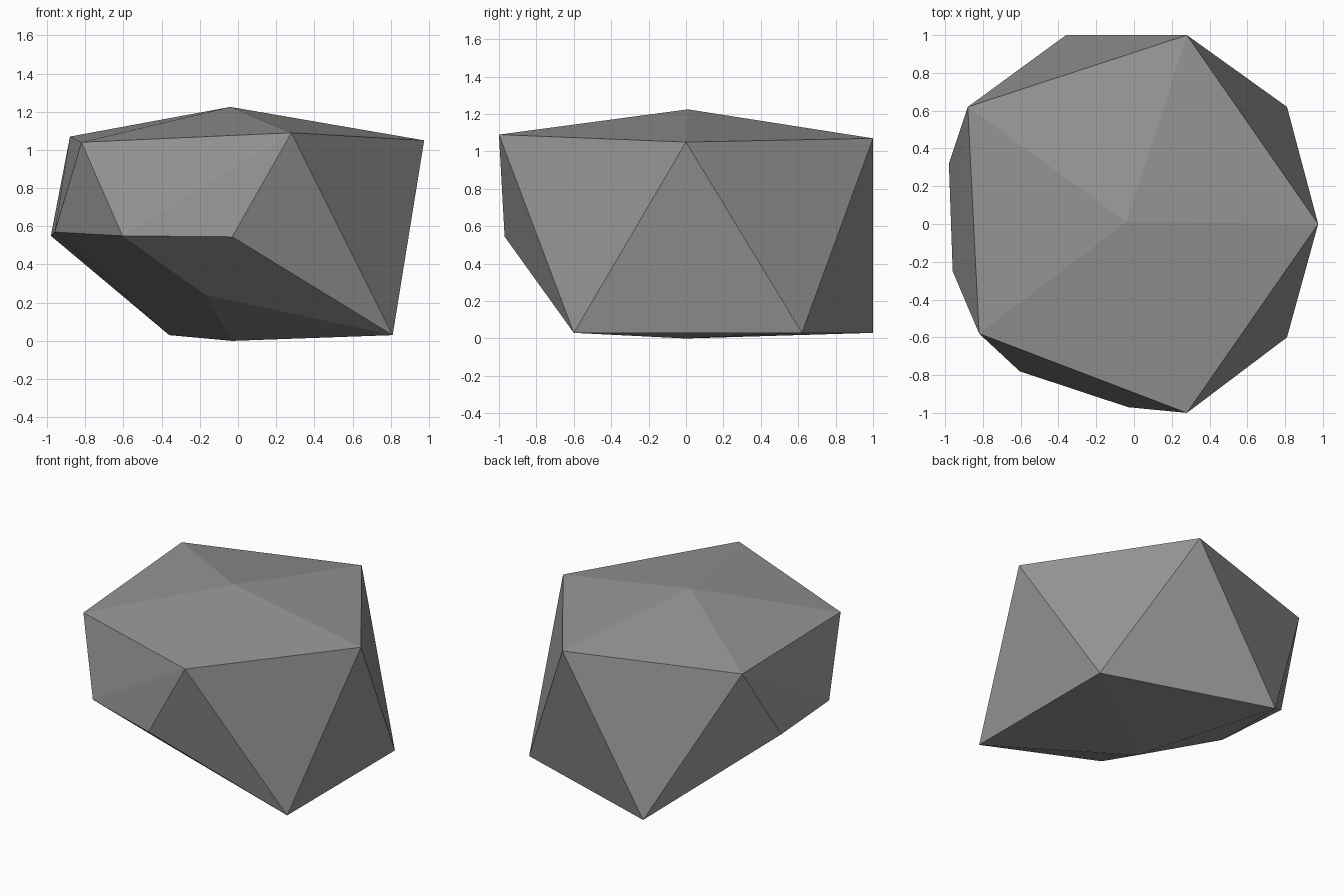
import bpy, bmesh

if "Cube" in bpy.data.objects:
    bpy.data.objects.remove(bpy.data.objects["Cube"])

# Key corners of the faceted boulder
crown = [(-0.04, 0.01, 1.225)]
upper_ring = [(0.28, 1.0, 1.07), (0.975, 0.0, 1.05), (0.28, -1.0, 1.09),
              (-0.82, -0.58, 1.04), (-0.88, 0.62, 1.07)]
chipped_edge = [(-0.03, -0.97, 0.545), (-0.605, -0.78, 0.55),
                (-0.96, -0.25, 0.57), (-0.98, 0.32, 0.55), (-0.17, -0.53, 0.24)]
base = [(0.81, 0.62, 0.03), (0.81, -0.6, 0.03), (-0.36, 1.0, 0.03), (-0.03, 0.0, 0.0)]

# Rock: wrap the corners in a convex hull
bm = bmesh.new()
for p in crown + upper_ring + chipped_edge + base:
    bm.verts.new(p)
bmesh.ops.convex_hull(bm, input=bm.verts[:])
bmesh.ops.recalc_face_normals(bm, faces=bm.faces[:])
mesh = bpy.data.meshes.new("rock")
bm.to_mesh(mesh)
bm.free()

# Single stone colour
stone = bpy.data.materials.new("stone grey")
stone.diffuse_color = (0.3, 0.3, 0.3, 1)
stone.use_nodes = True
stone.node_tree.nodes["Principled BSDF"].inputs["Base Color"].default_value = stone.diffuse_color
mesh.materials.append(stone)
rock = bpy.data.objects.new("rock", mesh)
bpy.context.collection.objects.link(rock)
